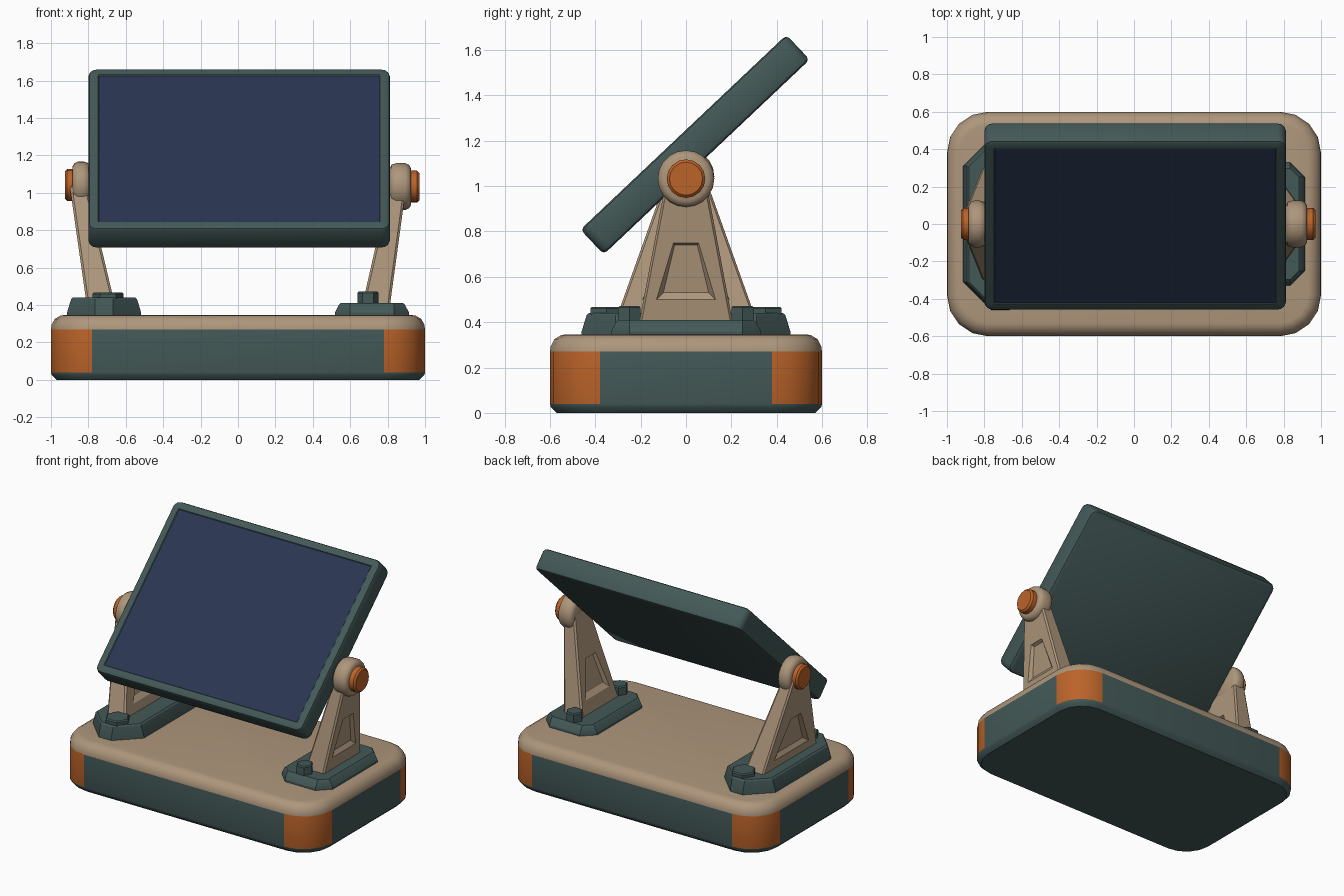
import bpy, bmesh, math
from mathutils import Matrix, Vector

if "Cube" in bpy.data.objects:
    bpy.data.objects.remove(bpy.data.objects["Cube"], do_unlink=True)


def material(name, rgb):
    m = bpy.data.materials.new(name)
    m.use_nodes = True
    m.diffuse_color = (*rgb, 1)
    bsdf = next(n for n in m.node_tree.nodes if n.type == 'BSDF_PRINCIPLED')
    bsdf.inputs["Base Color"].default_value = (*rgb, 1)
    bsdf.inputs["Roughness"].default_value = 0.7
    return m


TEAL = material("dark teal", (0.056, 0.1, 0.096))
TAN = material("warm tan", (0.42, 0.305, 0.2))
ORANGE = material("burnt orange", (0.5, 0.125, 0.022))
NAVY = material("navy screen", (0.023, 0.035, 0.082))


def loft(name, rings, mats, rule=None, place=Matrix(), angle=35):
    """Skin closed rings of equal length, cap both ends."""
    bm = bmesh.new()
    loops = [[bm.verts.new(place @ Vector(p)) for p in ring] for ring in rings]
    n = len(loops[0])
    for k, (a, b) in enumerate(zip(loops, loops[1:])):
        for i in range(n):
            j = (i + 1) % n
            f = bm.faces.new((a[i], a[j], b[j], b[i]))
            f.material_index = rule(k, f.calc_center_median()) if rule else 0
    for k, loop in ((-1, loops[0]), (len(loops), loops[-1])):
        f = bm.faces.new(loop)
        f.material_index = rule(k, f.calc_center_median()) if rule else 0
    bmesh.ops.recalc_face_normals(bm, faces=bm.faces)
    mesh = bpy.data.meshes.new(name)
    bm.to_mesh(mesh)
    bm.free()
    for m in mats:
        mesh.materials.append(m)
    obj = bpy.data.objects.new(name, mesh)
    bpy.context.collection.objects.link(obj)
    bpy.ops.object.select_all(action='DESELECT')
    obj.select_set(True)
    bpy.context.view_layer.objects.active = obj
    bpy.ops.object.shade_smooth_by_angle(angle=math.radians(angle))
    return obj


def rounded(hx, hy, r, seg, inset, z):
    """Rounded rectangle ring; one segment gives chamfered corners."""
    rr = max(r - inset, 0.005)
    hx, hy = hx - inset - rr, hy - inset - rr
    ring = []
    for q, (sx, sy) in enumerate(((1, 1), (-1, 1), (-1, -1), (1, -1))):
        for i in range(seg + 1):
            a = math.pi / 2 * (q + i / seg)
            ring.append((sx * hx + rr * math.cos(a), sy * hy + rr * math.sin(a), z))
    return ring


def circle(r, z, n):
    return [(r * math.cos(math.tau * i / n), r * math.sin(math.tau * i / n), z)
            for i in range(n)]


# Base with tan lid and orange corner guards
def base_rule(k, c):
    if k >= 3:
        return 1
    if k == 2 and abs(c.x) > 0.77 and abs(c.y) > 0.38:
        return 2
    return 0


base_steps = [(0.03, 0), (0.004, 0.025), (0, 0.04), (0, 0.27), (0.004, 0.295),
              (0.02, 0.325), (0.05, 0.343), (0.07, 0.346)]
loft("base", [rounded(1, 0.6, 0.22, 4, i, z) for i, z in base_steps],
     [TEAL, TAN, ORANGE], base_rule)

# Tilted panel with a shallow inset screen
tilt = Matrix.Translation((0.006, 0.04, 1.183)) @ Matrix.Rotation(math.radians(43.4), 4, 'X')
panel_steps = [(0.02, -0.075), (0.006, -0.069), (0, -0.055), (0, 0.055),
               (0.006, 0.069), (0.02, 0.075), (0.052, 0.075), (0.056, 0.07)]
loft("display_panel", [rounded(0.806, 0.625, 0.045, 3, i, z) for i, z in panel_steps],
     [TEAL, NAVY], lambda k, c: int(k == len(panel_steps)), tilt)


# One support: foot plate, bolts, arm, hub and knob
def support(side, s, foot_y, chamfer, foot_top, bolt_y, bolt_r, bolt_top, arm_y, hub):
    at = Matrix.Translation((s * 0.716, 0, 0))
    loft(side + "_foot_plate",
         [rounded(0.198, foot_y, chamfer, 1, i, z) for i, z in
          ((0, 0.335), (0, 0.36), (0.022, foot_top - 0.008), (0.032, foot_top))],
         [TEAL], place=at, angle=25)
    for end, sy in (("front", -1), ("back", 1)):
        loft(f"{side}_{end}_bolt",
             [circle(r, z, 6) for r, z in ((bolt_r, foot_top - 0.03), (bolt_r, bolt_top - 0.008),
                                           (bolt_r - 0.008, bolt_top))],
             [TEAL], place=Matrix.Translation((s * 0.695, sy * bolt_y, 0)), angle=20)

    # Tapered leaning arm with a sunken trapezoid on both broad faces
    low, high = foot_top - 0.03, 1.04

    def ring(face, z0, z1, w0, w1, sink):
        pts = []
        for z, w, sy in ((z0, w0, -1), (z0, w0, 1), (z1, w1, 1), (z1, w1, -1)):
            t = (z - low) / (high - low)
            mid, half = 0.735 + 0.12 * t, 0.075 - 0.03 * t
            pts.append((s * (mid + face * (half - sink)), sy * w, z))
        return pts

    wide = arm_y / 0.21
    arm_rings = []
    for face in (1, -1):
        group = [ring(face, 0.53, 0.74, 0.10 * wide, 0.05, 0.022),
                 ring(face, 0.50, 0.75, 0.13 * wide, 0.055, 0),
                 ring(face, low, high, arm_y - 0.01, 0.075, 0),
                 ring(face, low, high, arm_y, 0.085, 0.012)]
        arm_rings += group if face == 1 else group[::-1]
    loft(side + "_arm", arm_rings, [TAN], angle=20)

    # Pivot hub and knob, turned about the x axis
    inner, outer, tip, z = hub
    turn = Matrix.Translation((0, 0, z)) @ Matrix.Rotation(s * math.pi / 2, 4, 'Y')
    hub_steps = ((0.095, inner), (0.118, inner + 0.012), (0.125, inner + 0.035),
                 (0.125, outer - 0.03), (0.116, outer - 0.01), (0.098, outer))
    loft(side + "_pivot_hub", [circle(r, h, 20) for r, h in hub_steps],
         [TAN], place=turn, angle=50)
    knob_steps = ((0.085, outer - 0.02), (0.085, tip - 0.012), (0.073, tip))
    loft(side + "_knob", [circle(r, h, 16) for r, h in knob_steps], [ORANGE], place=turn)


support("left", 1, 0.33, 0.08, 0.41, 0.25, 0.057, 0.472, 0.21, (0.81, 0.925, 0.97, 1.033))
support("right", -1, 0.46, 0.15, 0.44, 0.35, 0.083, 0.468, 0.31, (0.79, 0.885, 0.925, 1.042))
